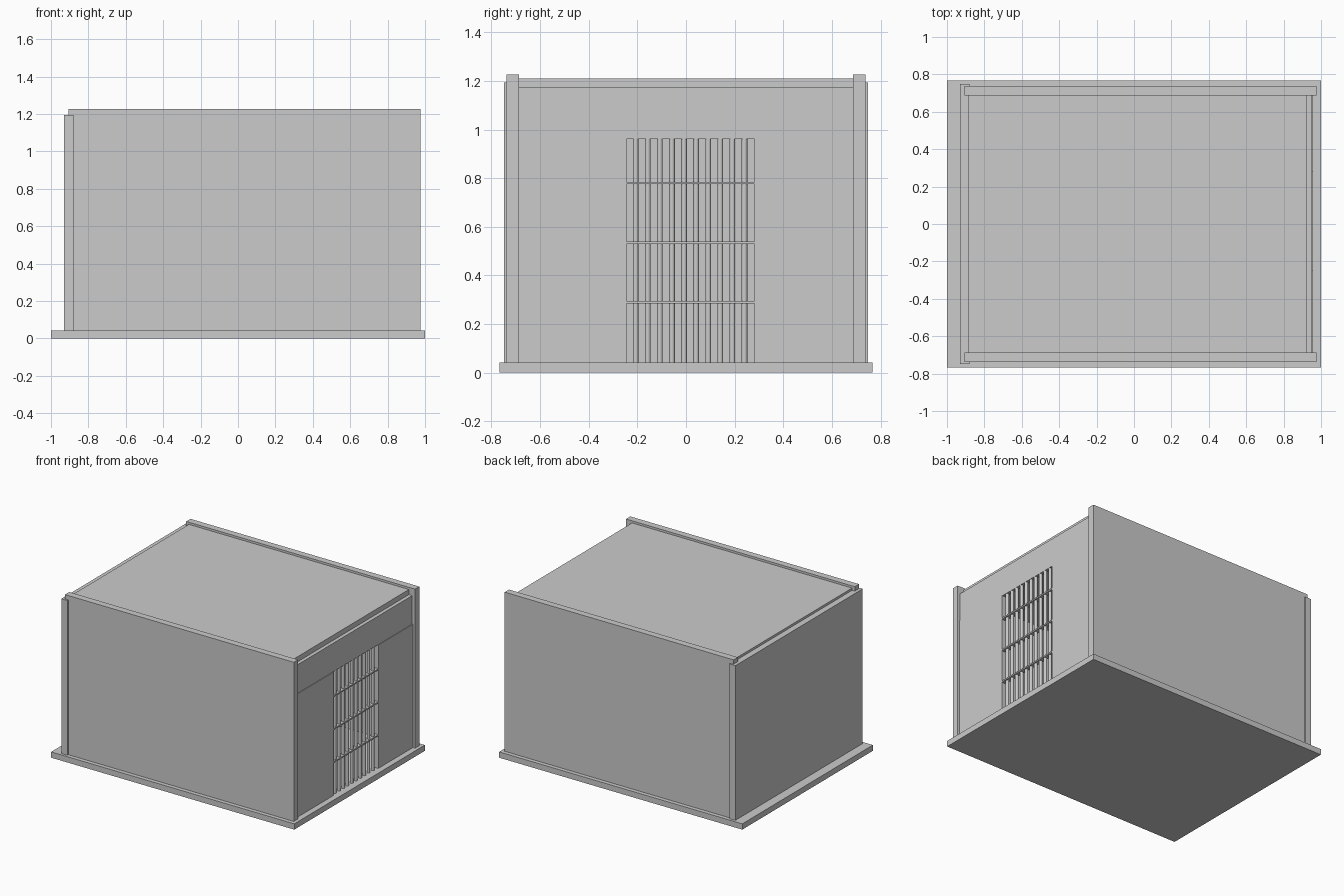
import bpy, bmesh
from mathutils import Matrix, Vector

if "Cube" in bpy.data.objects:
    bpy.data.objects.remove(bpy.data.objects["Cube"])


def box(name, x0, x1, y0, y1, z0, z1):
    """Box given by its extents on each axis."""
    bm = bmesh.new()
    bmesh.ops.create_cube(bm, size=1)
    size = Vector((x1 - x0, y1 - y0, z1 - z0))
    centre = Vector((x1 + x0, y1 + y0, z1 + z0)) / 2
    bmesh.ops.transform(bm, verts=bm.verts,
                        matrix=Matrix.Translation(centre) @ Matrix.Diagonal((*size, 1)))
    mesh = bpy.data.meshes.new(name)
    bm.to_mesh(mesh)
    bm.free()
    ob = bpy.data.objects.new(name, mesh)
    bpy.context.collection.objects.link(ob)
    return ob


FLOOR = 0.043
INNER, OUTER = 0.687, 0.737        # side wall faces
OPEN_A, OPEN_B, OPEN_TOP = -0.245, 0.281, 0.96   # barred opening
FX0, FX1 = 0.925, 0.957            # front wall thickness

# Shell
box("floor_slab", -1, 1, -0.767, 0.767, 0, FLOOR)
box("back_wall", -0.93, -0.88, -0.748, 0.748, FLOOR, 1.193)
box("side_wall_near", -0.907, 0.975, -OUTER, -INNER, FLOOR, 1.226)
box("side_wall_far", -0.907, 0.975, INNER, OUTER, FLOOR, 1.226)
box("roof_slab", -0.885, FX0, -INNER, INNER, 1.172, 1.21)

# Wall around the barred opening
box("entrance_panel_near", FX0, FX1, -INNER, OPEN_A, FLOOR, OPEN_TOP)
box("entrance_panel_far", FX0, FX1, OPEN_B, INNER, FLOOR, OPEN_TOP)
box("entrance_lintel", FX0, FX1 - 0.005, -INNER, INNER, OPEN_TOP, 1.172)

# Upright bars
for i in range(10):
    y = -0.207 + i * 0.0497
    bpy.ops.mesh.primitive_cylinder_add(vertices=16, radius=0.0118, depth=OPEN_TOP - FLOOR,
                                        location=(0.94, y, (OPEN_TOP + FLOOR) / 2))
    bpy.context.object.name = f"upright_bar_{i + 1}"
    bpy.ops.object.shade_smooth_by_angle()

# Flat cross rails
for i, z in enumerate((0.29, 0.535, 0.78)):
    box(f"cross_rail_{i + 1}", 0.922, 0.958, OPEN_A, OPEN_B, z - 0.005, z + 0.005)
